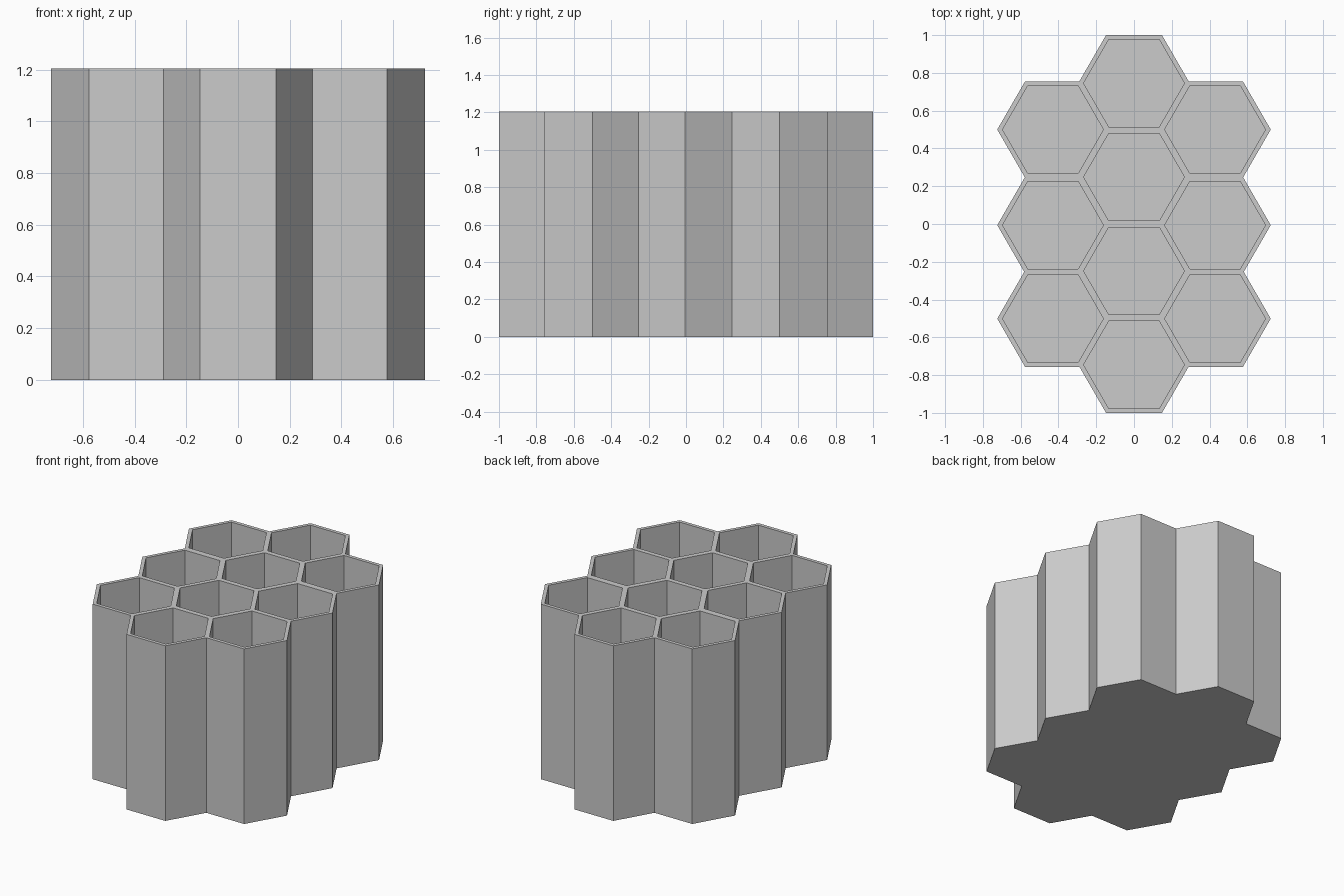
import bpy
import bmesh
import math

if "Cube" in bpy.data.objects:
    bpy.data.objects.remove(bpy.data.objects["Cube"], do_unlink=True)

HEIGHT = 1.205
FLOOR = 0.035
OUTER_R, INNER_R = 0.295, 0.267
PITCH = 0.497

# Cell centres: a middle column of four, flanked by two columns of three
centres = [(0, PITCH * (i - 1.5)) for i in range(4)]
centres += [(side * 0.429, y) for side in (-1, 1) for y in (-0.501, -0.006, 0.5)]

grey = bpy.data.materials.new("plain grey")
grey.use_nodes = True
colour = (0.6, 0.6, 0.6, 1)
grey.diffuse_color = colour
grey.node_tree.nodes["Principled BSDF"].inputs["Base Color"].default_value = colour


def hex_prisms(name, radius, bottom, top):
    """One object holding a hexagonal prism at every cell centre."""
    bm = bmesh.new()
    for cx, cy in centres:
        ring = [bm.verts.new((cx + radius * math.cos(k * math.pi / 3),
                              cy + radius * math.sin(k * math.pi / 3), bottom))
                for k in range(6)]
        base = bm.faces.new(ring)
        wall = bmesh.ops.extrude_face_region(bm, geom=[base], use_keep_orig=True)
        lid = [v for v in wall["geom"] if isinstance(v, bmesh.types.BMVert)]
        bmesh.ops.translate(bm, verts=lid, vec=(0, 0, top - bottom))
    bmesh.ops.recalc_face_normals(bm, faces=bm.faces)
    mesh = bpy.data.meshes.new(name)
    bm.to_mesh(mesh)
    bm.free()
    mesh.materials.append(grey)
    obj = bpy.data.objects.new(name, mesh)
    bpy.context.collection.objects.link(obj)
    return obj


# Solid cluster of cells, then hollowed from above
body = hex_prisms("honeycomb_holder", OUTER_R, 0, HEIGHT)
cutter = hex_prisms("cell_cutter", INNER_R, FLOOR, HEIGHT + 0.1)
cutter.hide_render = True

hollow = body.modifiers.new("hollow cells", 'BOOLEAN')
hollow.operation = 'DIFFERENCE'
hollow.solver = 'EXACT'
hollow.use_self = True
hollow.object = cutter
bpy.context.view_layer.objects.active = body
body.select_set(True)
bpy.ops.object.modifier_apply(modifier=hollow.name)
bpy.data.objects.remove(cutter, do_unlink=True)

# Merge the leftover flat pieces
bm = bmesh.new()
bm.from_mesh(body.data)
bmesh.ops.remove_doubles(bm, verts=bm.verts, dist=0.0005)
bmesh.ops.dissolve_limit(bm, angle_limit=0.01, verts=bm.verts, edges=bm.edges)
bm.to_mesh(body.data)
bm.free()
